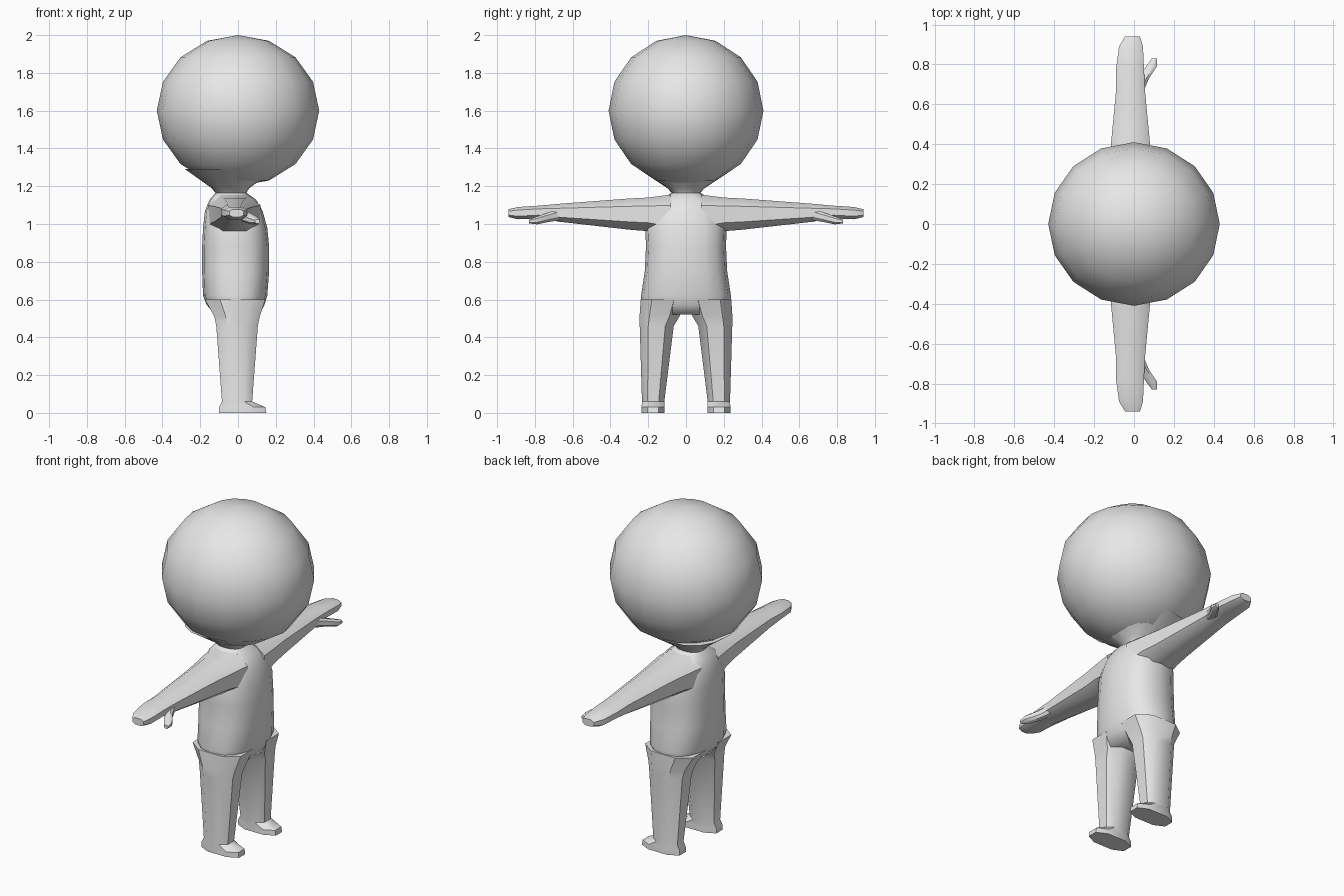
import bpy, bmesh, math
from mathutils import Vector

if "Cube" in bpy.data.objects:
    bpy.data.objects.remove(bpy.data.objects["Cube"])

grey = bpy.data.materials.new("plain grey")
grey.diffuse_color = (0.8, 0.8, 0.8, 1)
grey.use_nodes = True
grey.node_tree.nodes["Principled BSDF"].inputs["Base Color"].default_value = grey.diffuse_color

# Unit cross-sections: chamfered square for limbs, rounded square for the torso
K = 0.5
OCTAGON = [(1, -K), (1, K), (K, 1), (-K, 1), (-1, K), (-1, -K), (-K, -1), (K, -1)]


def rounded(n, power):
    pts = []
    for i in range(n):
        a = 2 * math.pi * i / n
        c, s = math.cos(a), math.sin(a)
        pts.append((math.copysign(abs(c) ** (2 / power), c),
                    math.copysign(abs(s) ** (2 / power), s)))
    return pts


def finish(bm, name, angle, mirror=False):
    bmesh.ops.recalc_face_normals(bm, faces=bm.faces)
    me = bpy.data.meshes.new(name)
    bm.to_mesh(me)
    bm.free()
    me.materials.append(grey)
    ob = bpy.data.objects.new(name, me)
    bpy.context.collection.objects.link(ob)
    bpy.ops.object.select_all(action='DESELECT')
    ob.select_set(True)
    bpy.context.view_layer.objects.active = ob
    bpy.ops.object.shade_smooth_by_angle(angle=math.radians(angle))
    if mirror:
        mod = ob.modifiers.new("mirror", 'MIRROR')
        mod.use_axis = (False, True, False)
    return ob


def loft(name, axis, sections, profile, angle=40, mirror=False):
    """Sections are (position, x min, x max, other min, other max)."""
    bm = bmesh.new()
    rings = []
    for p, x0, x1, v0, v1 in sections:
        ring = []
        for a, b in profile:
            x = (x0 + x1) / 2 + a * (x1 - x0) / 2
            v = (v0 + v1) / 2 + b * (v1 - v0) / 2
            ring.append(bm.verts.new((x, v, p) if axis == 'Z' else (x, p, v)))
        rings.append(ring)
    n = len(profile)
    for r, s in zip(rings, rings[1:]):
        for i in range(n):
            j = (i + 1) % n
            bm.faces.new((r[i], r[j], s[j], s[i]))
    bm.faces.new(rings[0])
    bm.faces.new(rings[-1])
    return finish(bm, name, angle, mirror)


# Head: large faceted-outline ball
bm = bmesh.new()
bmesh.ops.create_uvsphere(bm, u_segments=16, v_segments=8, radius=1)
for v in bm.verts:
    v.co = Vector((v.co.x * 0.43, v.co.y * 0.41, 1.6 + v.co.z * 0.4))
finish(bm, "head", 40)

# Torso with hips, shoulders and a short neck flaring into the head
torso = [(0.52, -0.12, 0.11, 0.20), (0.57, -0.165, 0.14, 0.235),
         (0.62, -0.185, 0.155, 0.238), (0.75, -0.19, 0.165, 0.218),
         (0.88, -0.19, 0.165, 0.212), (0.98, -0.185, 0.155, 0.215),
         (1.07, -0.175, 0.13, 0.19), (1.13, -0.15, 0.095, 0.14),
         (1.165, -0.12, 0.045, 0.075), (1.19, -0.14, 0.06, 0.10),
         (1.29, -0.28, 0.20, 0.25)]
loft("torso", 'Z', [(z, a, b, -w, w) for z, a, b, w in torso],
     rounded(16, 2.5), angle=60)

# Legs with feet pointing along +x
loft("legs", 'Z', [(0.0, -0.10, 0.15, 0.115, 0.235),
                   (0.03, -0.10, 0.145, 0.115, 0.235),
                   (0.06, -0.085, 0.075, 0.115, 0.233),
                   (0.46, -0.115, 0.105, 0.065, 0.245),
                   (0.51, -0.125, 0.115, 0.035, 0.246),
                   (0.60, -0.175, 0.145, 0.005, 0.240)], OCTAGON, mirror=True)

# Arms tapering into flat mitten hands
loft("arms", 'Y', [(0.08, -0.16, 0.12, 0.93, 1.155),
                   (0.20, -0.14, 0.105, 0.962, 1.14),
                   (0.30, -0.125, 0.09, 0.97, 1.135),
                   (0.67, -0.09, 0.055, 1.012, 1.107),
                   (0.78, -0.09, 0.05, 1.03, 1.097),
                   (0.89, -0.075, 0.045, 1.025, 1.09),
                   (0.94, -0.045, 0.03, 1.037, 1.078)], OCTAGON, mirror=True)

# Thumbs angled forward and slightly down
loft("thumbs", 'Y', [(0.67, 0.0, 0.05, 1.02, 1.08),
                     (0.73, 0.02, 0.075, 1.01, 1.06),
                     (0.79, 0.06, 0.115, 0.998, 1.04),
                     (0.83, 0.09, 0.115, 1.003, 1.025)], OCTAGON, mirror=True)
